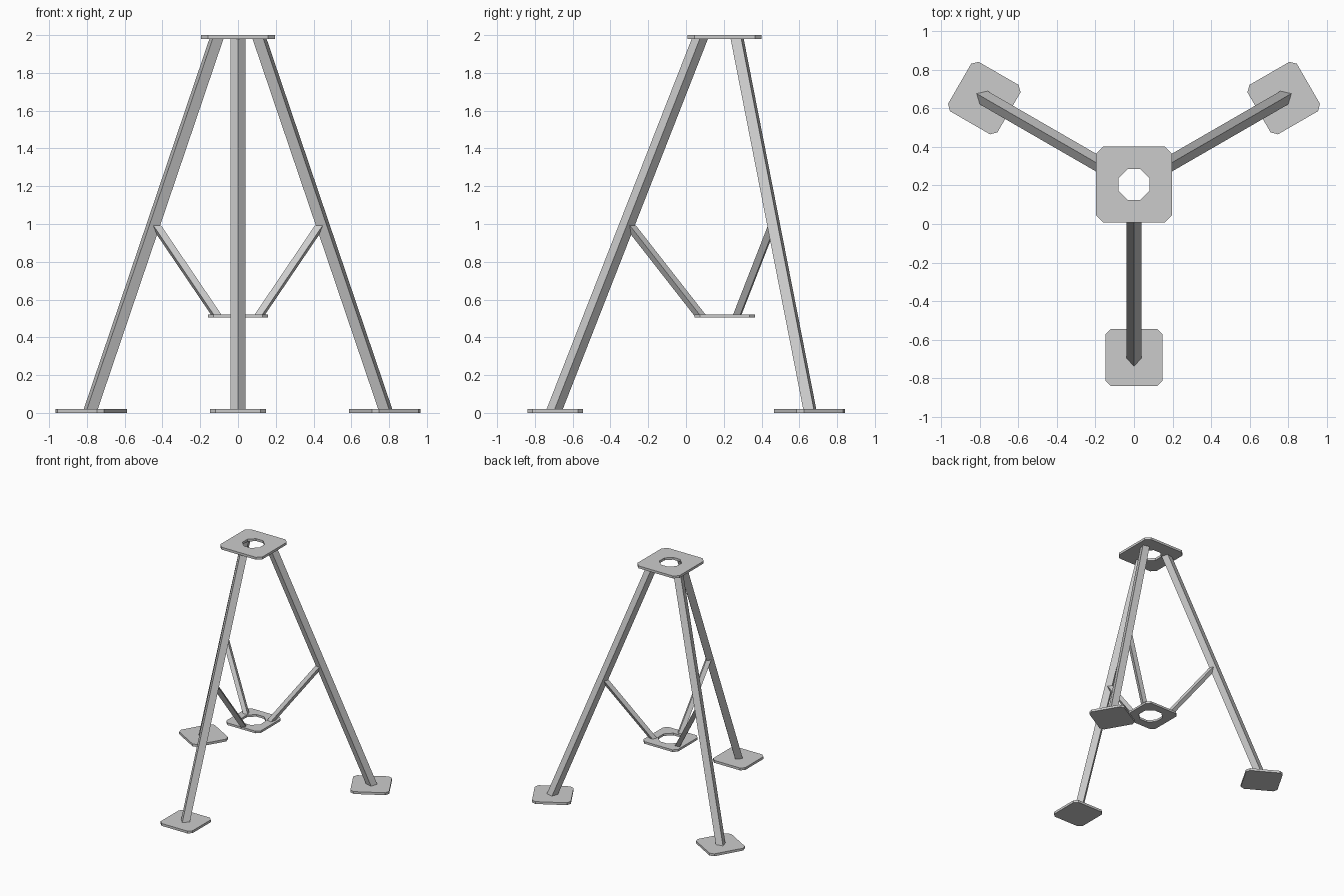
import bpy, bmesh
from math import radians, sin, cos

if "Cube" in bpy.data.objects:
    bpy.data.objects.remove(bpy.data.objects["Cube"])

AXIS_Y = 0.205  # tripod axis sits behind the origin


def make_object(name, verts, faces):
    mesh = bpy.data.meshes.new(name)
    mesh.from_pydata(verts, [], faces)
    bm = bmesh.new()
    bm.from_mesh(mesh)
    bmesh.ops.recalc_face_normals(bm, faces=bm.faces)
    bm.to_mesh(mesh)
    bm.free()
    obj = bpy.data.objects.new(name, mesh)
    bpy.context.collection.objects.link(obj)
    obj.location.y = AXIS_Y
    return obj


def chamfered_square(h, c):
    k = h - c
    return [(h, -k), (h, k), (k, h), (-k, h), (-h, k), (-h, -k), (-k, -h), (k, -h)]


def plate(name, half, chamfer, z0, z1, hole=0, radius=0, angle=0):
    """Square plate with cut corners, optional octagonal hole, placed at a polar position."""
    rings = [chamfered_square(half, chamfer)]
    if hole:
        rings.append(chamfered_square(hole, hole * 0.586))
    ca, sa = cos(angle), sin(angle)
    verts = []
    for ring in rings:
        for z in (z0, z1):
            verts += [((x + radius) * ca - y * sa, (x + radius) * sa + y * ca, z) for x, y in ring]
    faces = []
    for i in range(8):
        j = (i + 1) % 8
        faces.append((i, j, j + 8, i + 8))
        if hole:
            faces.append((i + 16, i + 24, j + 24, j + 16))
            faces.append((i, i + 16, j + 16, j))
            faces.append((i + 8, j + 8, j + 24, i + 24))
    if not hole:
        faces += [tuple(range(7, -1, -1)), tuple(range(8, 16))]
    return make_object(name, verts, faces)


def beam(name, angle, low, high, radial, side):
    """Leaning diamond-section bar with level ends; low and high are (radius, z)."""
    ca, sa = cos(angle), sin(angle)
    verts = []
    for r, z in (low, high):
        for dr, dt in ((radial, 0), (0, side), (-radial, 0), (0, -side)):
            verts.append(((r + dr) * ca - dt * sa, (r + dr) * sa + dt * ca, z))
    faces = [(i, (i + 1) % 4, (i + 1) % 4 + 4, i + 4) for i in range(4)]
    faces += [(3, 2, 1, 0), (4, 5, 6, 7)]
    return make_object(name, verts, faces)


# Top mounting plate and lower spreader plate
plate("top_plate", 0.196, 0.036, 1.98, 2.0, hole=0.08)
plate("spreader_plate", 0.16, 0.03, 0.504, 0.522, hole=0.09)

# Three legs, each with a foot pad and a strut to the spreader
for label, degrees in (("front", -90), ("back_right", 30), ("back_left", 150)):
    a = radians(degrees)
    plate(label + "_foot", 0.148, 0.028, 0.0, 0.02, radius=0.897, angle=a)
    beam(label + "_leg", a, (0.904, 0.01), (0.128, 1.99), 0.043, 0.04)
    beam(label + "_strut", a, (0.127, 0.512), (0.503, 0.993), 0.032, 0.026)
